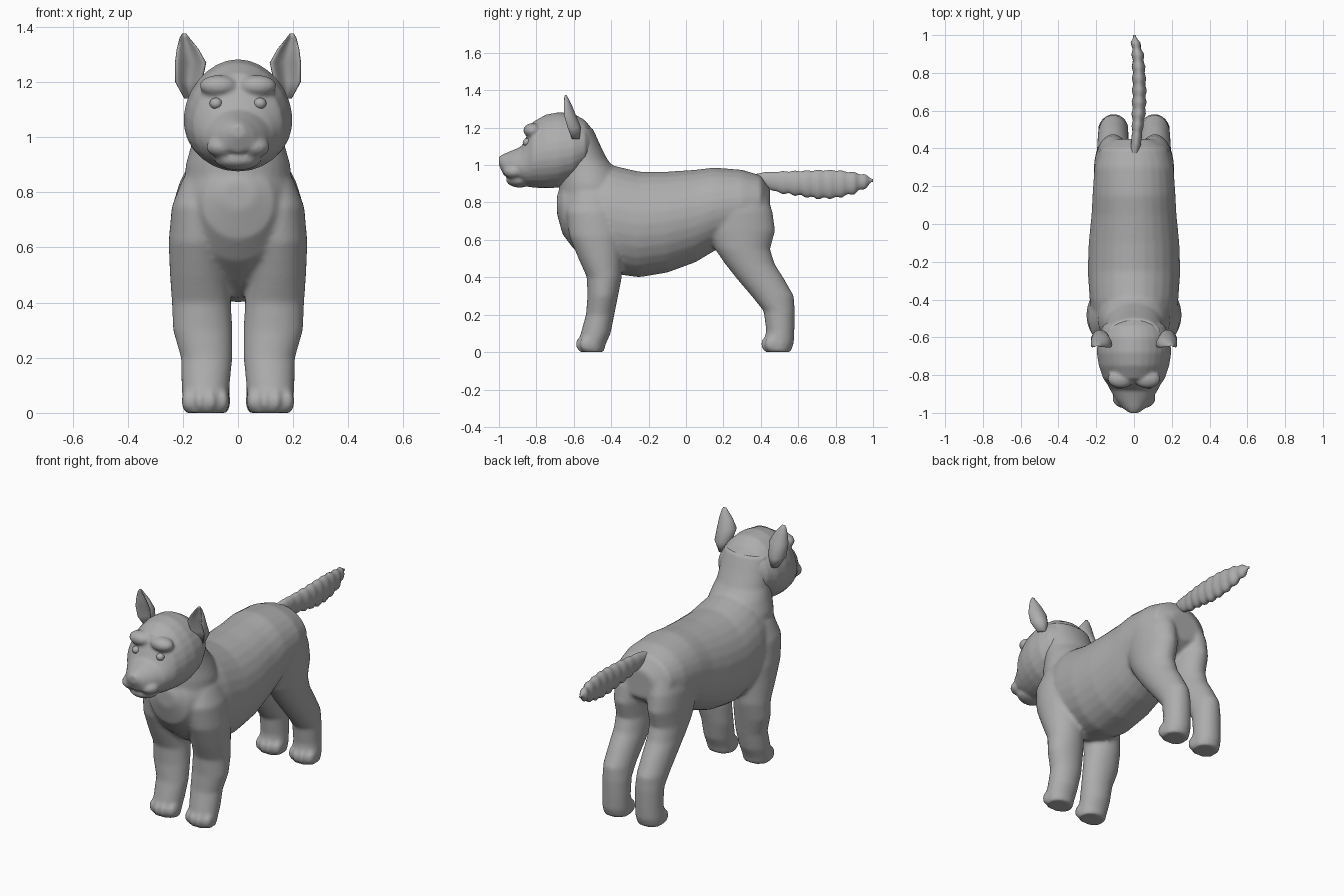
import bpy, bmesh, math
from mathutils import Matrix, Vector

fur = bpy.data.materials.new("grey fur")
fur.diffuse_color = (0.42, 0.42, 0.42, 1)
N = 28


def skin(bm, rings):
    """Bridge rings of points and cap both ends."""
    vs = [[bm.verts.new(p) for p in r] for r in rings]
    for a, b in zip(vs, vs[1:]):
        for i in range(N):
            j = (i + 1) % N
            bm.faces.new((a[i], a[j], b[j], b[i]))
    bm.faces.new(vs[0][::-1])
    bm.faces.new(vs[-1])


def loft_y(bm, secs, egg=0.0):
    """Sections across y: (y, z low, z high, half width[, x centre])."""
    rings = []
    for y, z0, z1, w, *cx in secs:
        ring = []
        for i in range(N):
            a = math.tau * i / N
            s = math.sin(a)
            x = w * math.cos(a) * (1 - egg * s)
            ring.append(((cx[0] if cx else 0) + x, y, (z0 + z1) / 2 + (z1 - z0) / 2 * s))
        rings.append(ring)
    skin(bm, rings)


def loft_z(bm, secs, side=1, dent=0.0):
    """Sections across z: (z, y front, y back, x inner, x outer)."""
    rings = []
    for z, y0, y1, x0, x1 in secs:
        ring = []
        for i in range(N):
            a = math.tau * i / N
            s = math.sin(a)
            k = 1 - dent * s * s if s < 0 else 1
            ring.append((side * ((x0 + x1) / 2 + (x1 - x0) / 2 * math.cos(a)),
                         (y0 + y1) / 2 + (y1 - y0) / 2 * s * k, z))
        rings.append(ring)
    skin(bm, rings)


def ball(bm, c, r):
    m = Matrix.Translation(Vector(c)) @ Matrix.Diagonal((*r, 1))
    bmesh.ops.create_uvsphere(bm, u_segments=20, v_segments=12, radius=1, matrix=m)


def finish(bm, name, voxel=0, smooth=0):
    """Make the object; optionally fuse its overlapping volumes into one skin."""
    bmesh.ops.recalc_face_normals(bm, faces=bm.faces)
    me = bpy.data.meshes.new(name)
    bm.to_mesh(me)
    bm.free()
    ob = bpy.data.objects.new(name, me)
    bpy.context.collection.objects.link(ob)
    if voxel:
        r = ob.modifiers.new("fuse", 'REMESH')
        r.mode, r.voxel_size = 'VOXEL', voxel
        s = ob.modifiers.new("soften", 'SMOOTH')
        s.factor, s.iterations = 0.5, smooth
        dg = bpy.context.evaluated_depsgraph_get()
        me = bpy.data.meshes.new_from_object(ob.evaluated_get(dg))
        ob.modifiers.clear()
        ob.data = me
    me.materials.clear()
    me.materials.append(fur)
    for p in me.polygons:
        p.use_smooth = True
    return ob


# body: torso, neck, legs and toes fused
bm = bmesh.new()
loft_y(bm, [(-.69, .74, .84, .06), (-.66, .63, .90, .13), (-.6, .55, .97, .18),
            (-.5, .47, 1.0, .215), (-.4, .42, 1.0, .235), (-.25, .40, .965, .245),
            (-.1, .425, .965, .24), (.05, .48, .975, .225), (.15, .54, .987, .22),
            (.3, .6, .975, .21), (.4, .66, .945, .18), (.45, .7, .87, .1)])
loft_z(bm, [(.75, -.68, -.3, -.2, .2), (.9, -.68, -.34, -.19, .19), (.97, -.68, -.37, -.17, .17),
            (1.03, -.68, -.42, -.155, .155), (1.1, -.67, -.455, -.15, .15),
            (1.2, -.66, -.5, -.14, .14)])
front_leg = [(.85, -.6, -.4, .08, .2), (.75, -.64, -.36, .05, .24), (.62, -.625, -.34, .04, .252),
             (.5, -.575, -.343, .035, .247), (.4, -.53, -.343, .025, .24),
             (.3, -.527, -.363, .02, .236), (.2, -.535, -.383, .02, .207),
             (.1, -.563, -.403, .03, .205), (.04, -.575, -.43, .035, .202),
             (0, -.57, -.44, .04, .195)]
hind_leg = [(.92, .2, .36, .06, .15), (.85, .15, .43, .0, .19), (.75, .1, .463, .003, .213),
            (.65, .11, .477, .01, .212), (.55, .155, .45, .015, .207), (.47, .21, .475, .02, .2),
            (.4, .265, .52, .025, .196), (.3, .35, .577, .03, .192), (.22, .415, .582, .03, .187),
            (.12, .428, .58, .03, .187), (.05, .42, .577, .03, .19), (0, .42, .56, .035, .187)]
for side in (1, -1):
    loft_z(bm, front_leg, side)
    loft_z(bm, hind_leg, side)
    for k, back in ((-1.5, .02), (-.5, 0), (.5, 0), (1.5, .02)):
        ball(bm, (side * (.118 + k * .042), -.545 + back, .043), (.024, .046, .044))
        ball(bm, (side * (.11 + k * .04), .445 + back, .043), (.023, .046, .044))
finish(bm, "body", .011, 6)

# head: skull and muzzle, brow, nose and lower jaw fused
bm = bmesh.new()
loft_y(bm, [(-1.0, 1.0, 1.045, .025), (-.975, .945, 1.06, .06), (-.93, .93, 1.078, .095),
            (-.88, .90, 1.10, .125), (-.85, .885, 1.16, .14), (-.82, .88, 1.23, .162),
            (-.75, .875, 1.27, .186), (-.68, .88, 1.283, .197), (-.6, .91, 1.275, .19),
            (-.54, .97, 1.24, .165), (-.5, 1.03, 1.19, .11)], egg=.1)
ball(bm, (0, -.89, .92), (.085, .072, .04))
ball(bm, (0, -.975, 1.035), (.03, .024, .02))
for side in (1, -1):
    ball(bm, (side * .07, -.82, 1.185), (.07, .05, .04))
    ball(bm, (side * .055, -.92, .965), (.06, .055, .04))
finish(bm, "head", .009, 4)

# ears with a hollow front, and eyes
ear = [(1.14, -.63, -.57, .15, .195), (1.2, -.67, -.56, .13, .228), (1.27, -.685, -.59, .115, .229),
       (1.32, -.675, -.61, .143, .222), (1.36, -.662, -.63, .176, .212), (1.375, -.652, -.64, .187, .203)]
for side, label in ((1, "left"), (-1, "right")):
    bm = bmesh.new()
    loft_z(bm, ear, side, dent=1.4)
    finish(bm, label + "_ear")
    bm = bmesh.new()
    ball(bm, (side * .08, -.85, 1.122), (.023, .023, .021))
    finish(bm, label + "_eye")

# tail: tapered, with rippled fur
keys = [(.36, .91, .95, .02, 0), (.42, .88, .962, .026, .01), (.5, .852, .965, .028, .018),
        (.6, .838, .968, .036, .026), (.7, .822, .972, .036, .028), (.8, .824, .972, .034, .026),
        (.9, .848, .96, .03, .02), (.96, .88, .947, .022, .008), (1.0, .91, .925, .008, .002)]
rings = []
for a, b in zip(keys, keys[1:]):
    for t in range(6):
        y, z0, z1, w, cx = (p + (q - p) * t / 6 for p, q in zip(a, b))
        d = .006 * math.sin(y * 100) * min(1, max(0, (y - .42) * 8))
        rings.append((y, z0 - d, z1 + d * .5, w + d * .6, cx))
rings.append(keys[-1])
bm = bmesh.new()
loft_y(bm, rings)
finish(bm, "tail")
